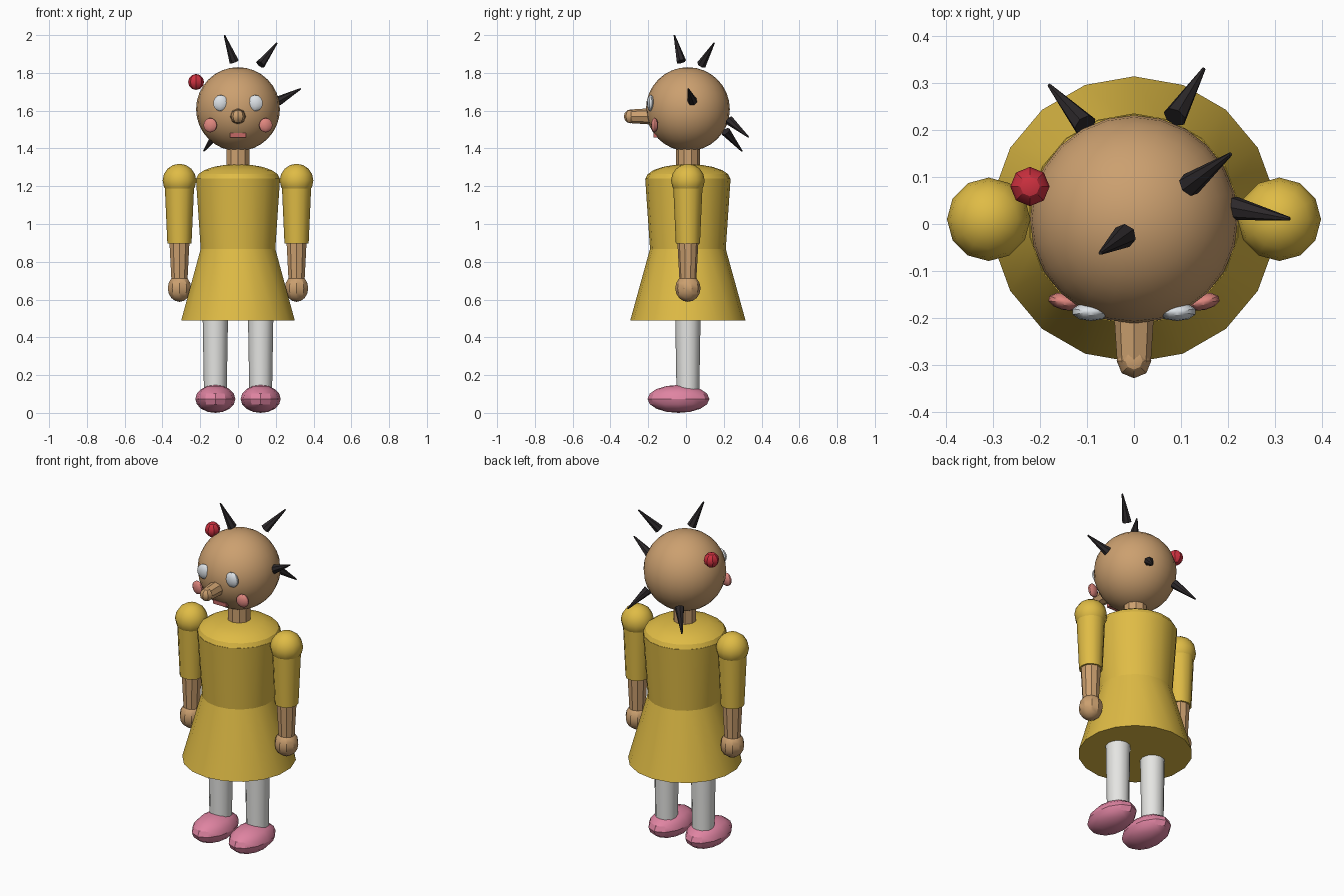
import bpy, math
from mathutils import Vector

cube = bpy.data.objects.get("Cube")
if cube:
    bpy.data.objects.remove(cube, do_unlink=True)

CY = 0.01  # depth of the body axis


def material(name, r, g, b):
    m = bpy.data.materials.new(name)
    m.use_nodes = True
    m.diffuse_color = (r, g, b, 1)
    bsdf = next(n for n in m.node_tree.nodes if n.type == 'BSDF_PRINCIPLED')
    bsdf.inputs["Base Color"].default_value = (r, g, b, 1)
    return m


skin = material("tan_skin", 0.60, 0.35, 0.16)
yellow = material("yellow_cloth", 0.74, 0.50, 0.06)
white = material("white_stocking", 0.78, 0.78, 0.76)
eye_white = material("eye_white", 0.74, 0.78, 0.82)
pink = material("pink_shoe", 0.74, 0.23, 0.36)
blush = material("blush", 0.74, 0.24, 0.21)
lip = material("lip_red", 0.55, 0.14, 0.13)
red = material("red_bead", 0.62, 0.03, 0.05)
black = material("black_hair", 0.025, 0.021, 0.023)


def finish(name, mat):
    ob = bpy.context.object
    ob.name = ob.data.name = name
    ob.data.materials.append(mat)
    bpy.ops.object.transform_apply(location=False, rotation=True, scale=True)
    bpy.ops.object.shade_smooth_by_angle(angle=math.radians(31))
    return ob


def ball(name, mat, loc, radii, segs=12, rings=8, rot=(0, 0, 0)):
    bpy.ops.mesh.primitive_uv_sphere_add(segments=segs, ring_count=rings, radius=1,
                                         location=loc, rotation=rot)
    bpy.context.object.scale = radii
    return finish(name, mat)


def taper(name, mat, start, end, r1, r2, sides=12):
    """Tapered cylinder running from start to end."""
    a, b = Vector(start), Vector(end)
    bpy.ops.mesh.primitive_cone_add(vertices=sides, radius1=r1, radius2=r2,
                                    depth=(b - a).length, location=(a + b) / 2)
    bpy.context.object.rotation_euler = (b - a).to_track_quat('Z', 'Y').to_euler()
    return finish(name, mat)


# Dress and shoulders
taper("skirt", yellow, (0, CY, 0.49), (0, CY, 0.87), 0.305, 0.2, 18)
taper("bodice", yellow, (0, CY, 0.86), (0, CY, 1.24), 0.2, 0.226, 18)
ball("dress_yoke", yellow, (0, CY, 1.24), (0.224, 0.224, 0.077), 18, 10)

# Neck and head
taper("neck", skin, (0, CY, 1.26), (0, CY, 1.43), 0.063, 0.063, 10)
ball("head", skin, (0, CY, 1.608), (0.222, 0.222, 0.222), 24, 16)

# Nose and mouth
taper("nose", skin, (0, -0.17, 1.57), (0, -0.295, 1.57), 0.044, 0.036, 8)
ball("nose_tip", skin, (0, -0.292, 1.57), (0.037, 0.037, 0.037), 8, 6)
bpy.ops.mesh.primitive_cube_add(size=1, location=(0, -0.162, 1.47))
bpy.context.object.scale = (0.086, 0.022, 0.022)
finish("mouth", lip)

# Paired parts
for side, s in (("left", 1), ("right", -1)):
    ball(side + "_eye", eye_white, (s * 0.092, -0.187, 1.64), (0.041, 0.02, 0.043), 10, 8)
    ball(side + "_cheek", blush, (s * 0.147, -0.166, 1.523), (0.037, 0.018, 0.038),
         10, 8, (0, 0, s * 0.2))
    x = s * 0.31
    ball(side + "_shoulder", yellow, (x, CY, 1.23), (0.089, 0.089, 0.089))
    taper(side + "_sleeve", yellow, (x, CY, 0.897), (x, CY, 1.23), 0.064, 0.079)
    taper(side + "_forearm", skin, (x, CY, 0.67), (x, CY, 0.91), 0.043, 0.056, 10)
    ball(side + "_hand", skin, (x, CY, 0.66), (0.065, 0.067, 0.072), 10, 8)
    x = s * 0.12
    taper(side + "_leg", white, (x, CY, 0.09), (x, CY, 0.5), 0.06, 0.067)
    ball(side + "_shoe", pink, (x, -0.04, 0.074), (0.106, 0.164, 0.074), 12, 8)

# Hair spikes: base and tip of each
spikes = [
    ((-0.02, -0.025, 1.86), (-0.072, -0.062, 2.0)),
    ((0.118, 0.083, 1.845), (0.206, 0.149, 1.958)),
    ((0.212, 0.034, 1.65), (0.332, 0.011, 1.716)),
    ((0.087, 0.228, 1.55), (0.149, 0.331, 1.46)),
    ((-0.104, 0.21, 1.49), (-0.181, 0.296, 1.386)),
]
for i, (base, tip) in enumerate(spikes, 1):
    taper(f"hair_spike_{i}", black, base, tip, 0.026, 0.004, 7)

# Hair bead
ball("hair_bead", red, (-0.222, 0.08, 1.752), (0.042, 0.042, 0.042), 8, 6)
